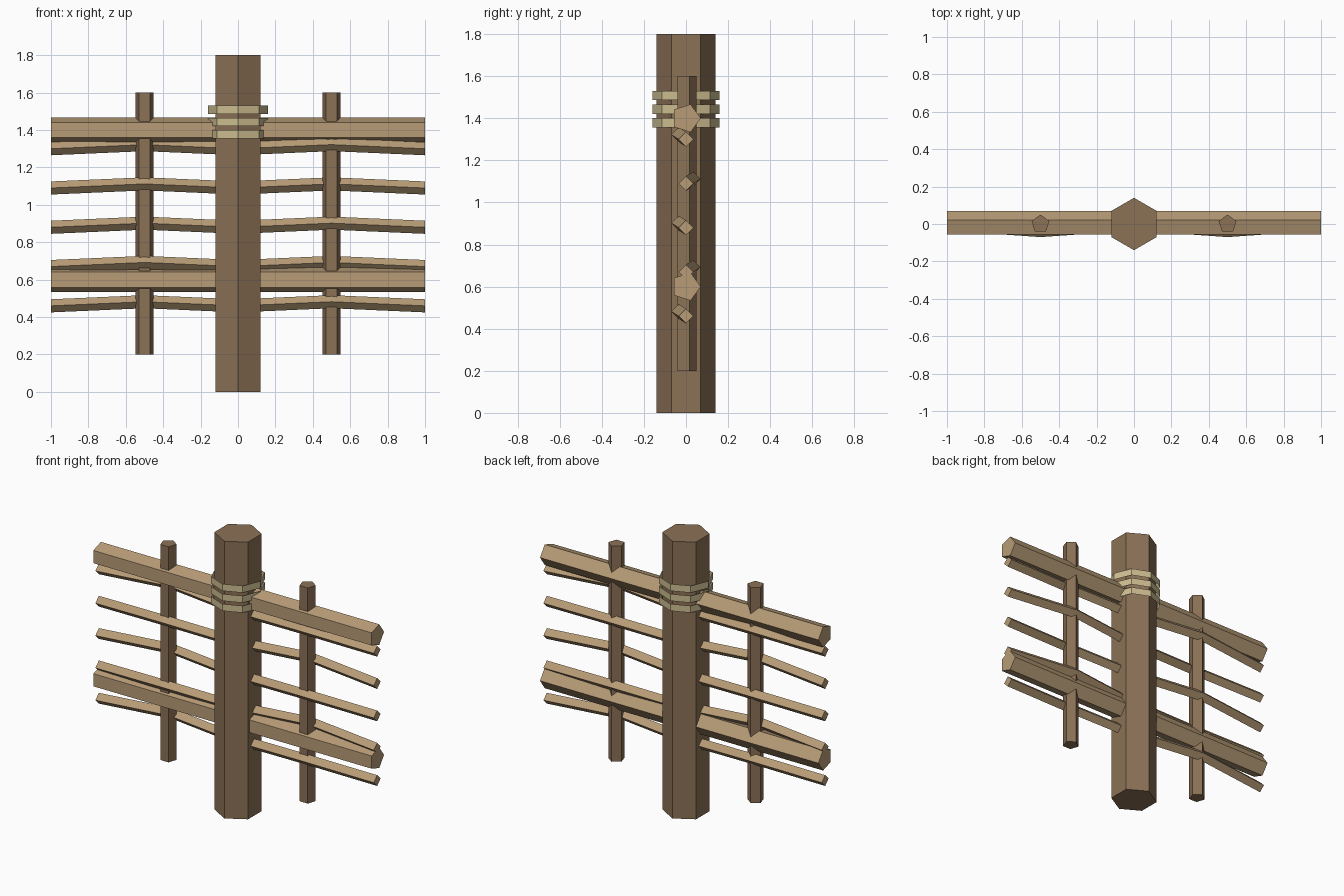
import bpy, bmesh
from math import pi, cos, sin
from mathutils import Vector

cube = bpy.data.objects.get("Cube")
if cube:
    bpy.data.objects.remove(cube, do_unlink=True)


def material(name, rgb):
    m = bpy.data.materials.new(name)
    m.use_nodes = True
    m.diffuse_color = (*rgb, 1)
    bsdf = m.node_tree.nodes["Principled BSDF"]
    bsdf.inputs["Base Color"].default_value = (*rgb, 1)
    bsdf.inputs["Roughness"].default_value = 0.9
    return m


DARK_WOOD = material("dark wood", (0.26, 0.165, 0.093))
PALE_WOOD = material("pale wood", (0.48, 0.335, 0.185))
ROPE = material("rope", (0.61, 0.51, 0.28))


def loft(name, path, radius, sides, u, v, mat, caps=True):
    """Sweep a regular polygon, set in the plane of u and v, along a path."""
    u, v = Vector(u), Vector(v)
    bm = bmesh.new()
    rings = []
    for p in path:
        angles = [2 * pi * i / sides for i in range(sides)]
        rings.append([bm.verts.new(Vector(p) + radius * (cos(a) * u + sin(a) * v))
                      for a in angles])
    for a, b in zip(rings, rings[1:]):
        for i in range(sides):
            j = (i + 1) % sides
            bm.faces.new((a[i], a[j], b[j], b[i]))
    if caps:
        bm.faces.new(rings[0][::-1])
        bm.faces.new(rings[-1])
    mesh = bpy.data.meshes.new(name)
    bm.to_mesh(mesh)
    bm.free()
    mesh.materials.append(mat)
    ob = bpy.data.objects.new(name, mesh)
    bpy.context.collection.objects.link(ob)
    return ob


X, Y, Z = (1, 0, 0), (0, 1, 0), (0, 0, 1)


def upright(name, x, z0, z1, radius, sides, mat, caps=True):
    # One corner of the section points to the back
    return loft(name, [(x, 0, z0), (x, 0, z1)], radius, sides, Y, (-1, 0, 0), mat, caps)


# Main post and the two thin stakes
upright("post", 0, 0, 1.8, 0.14, 6, DARK_WOOD)
for side, x in (("left", 0.5), ("right", -0.5)):
    upright(side + "_stake", x, 0.2, 1.6, 0.05, 5, DARK_WOOD)

# Five-sided horizontal rails
for label, z in (("lower", 0.6), ("upper", 1.4)):
    loft(label + "_rail", [(-1, 0, z), (1, 0, z)], 0.07, 5, Y, Z, PALE_WOOD)

# Woven rods, passing alternately before and behind the stakes
for row in range(5):
    z = 0.46 + 0.21 * row
    weave = 0.035 if row % 2 == 0 else -0.035
    path = [(-1, 0, z), (-0.5, weave, z + 0.022), (0, 0, z),
            (0.5, -weave, z + 0.022), (1, 0, z)]
    loft(f"woven_rod_{row + 1}", path, 0.035, 4, Y, Z, PALE_WOOD)

# Rope lashing: three open bands round the post
for i in range(3):
    z = 1.378 + 0.065 * i
    upright(f"rope_band_{i + 1}", 0, z - 0.0225, z + 0.0225, 0.16, 8, ROPE, caps=False)
